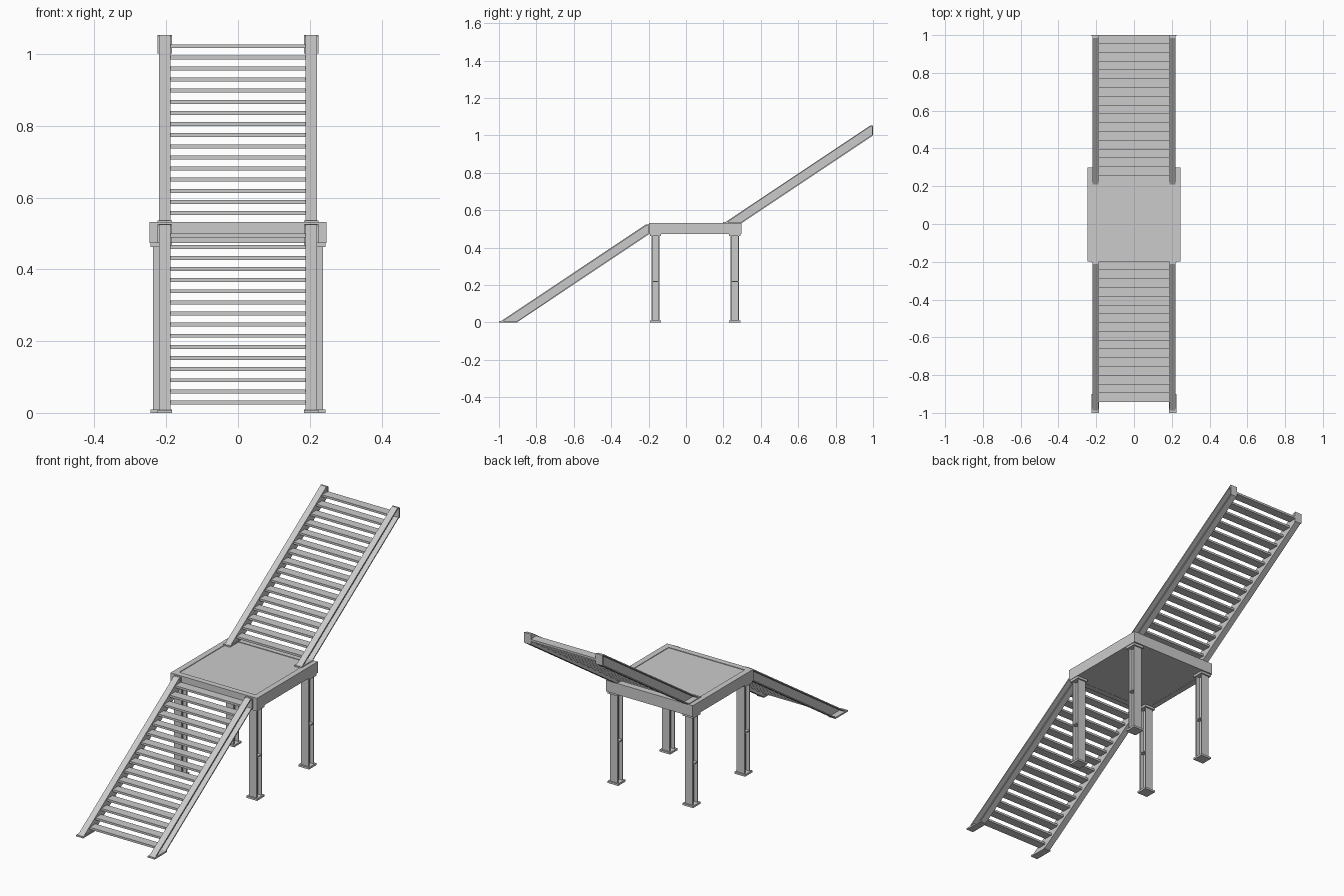
import bpy
import bmesh

cube = bpy.data.objects.get("Cube")
if cube:
    bpy.data.objects.remove(cube)

steel = bpy.data.materials.new("light grey steel")
steel.use_nodes = True
GREY = (0.6, 0.6, 0.6, 1)
steel.diffuse_color = GREY
steel.node_tree.nodes["Principled BSDF"].inputs["Base Color"].default_value = GREY


def finish(name, bm):
    bmesh.ops.recalc_face_normals(bm, faces=bm.faces)
    mesh = bpy.data.meshes.new(name)
    bm.to_mesh(mesh)
    bm.free()
    mesh.materials.append(steel)
    obj = bpy.data.objects.new(name, mesh)
    bpy.context.collection.objects.link(obj)
    return obj


def prism(bm, outline, x0, x1):
    """Extrude a y-z outline from x0 to x1."""
    ends = [[bm.verts.new((x, y, z)) for y, z in outline] for x in (x0, x1)]
    for end in ends:
        bm.faces.new(end)
    n = len(outline)
    for i in range(n):
        j = (i + 1) % n
        bm.faces.new((ends[0][i], ends[0][j], ends[1][j], ends[1][i]))


def block(bm, x0, x1, y0, y1, z0, z1):
    prism(bm, [(y0, z0), (y1, z0), (y1, z1), (y0, z1)], x0, x1)


T = 0.006          # steel thickness
IN, OUT = 0.1875, 0.22   # stringer inner and outer faces
TREADS = 16
RUN, RISE = 0.0465, 0.031


def stringer(name, side, dy, dz):
    """Sloped channel with its flanges turned outward, foot and end plates."""
    bm = bmesh.new()
    top = [(-1.0, 0.0), (-0.213, 0.525), (-0.198, 0.525)]
    low = [(-0.905, 0.0), (-0.198, 0.472)]
    s = T * 1.2    # vertical thickness of a sloped flange
    prism(bm, top + low[::-1], side * IN, side * (IN + T))
    under = [(-0.198, 0.525 - T), (-0.211, 0.525 - T), (-1.0 + s * 1.5, 0.0)]
    prism(bm, top + under, side * IN, side * OUT)
    prism(bm, [low[0], low[1], (-0.198, 0.472 + s), (-0.905 - s * 1.5, 0.0)],
          side * IN, side * OUT)
    plate = (side * (IN - 0.003), side * (OUT + 0.004))
    block(bm, *plate, -1.0, -0.9, 0.0, 0.008)
    block(bm, *plate, -0.198 - T, -0.198, 0.474, 0.526)
    bmesh.ops.translate(bm, verts=bm.verts, vec=(0, dy, dz))
    finish(name, bm)


def flight(label, dy, dz):
    for word, side in (("left", 1), ("right", -1)):
        stringer(f"{label}_{word}_stringer", side, dy, dz)
    bm = bmesh.new()
    for k in range(TREADS):
        y = -0.942 + RUN * k + dy
        z = 0.029 + RISE * k + dz
        block(bm, -IN, IN, y, y + RUN, z - 0.0055, z + 0.0055)
    finish(f"{label}_treads", bm)


# Two identical flights
flight("lower", 0, 0)
flight("upper", 1.198, 0.528)

# Landing frame: a mitred channel running round the rectangle
X, Y0, Y1, Z0, Z1 = 0.247, -0.198, 0.298, 0.474, 0.532
W = 0.03
channel = [(0, Z0), (W, Z0), (W, Z0 + T), (T, Z0 + T),
           (T, Z1 - T), (W, Z1 - T), (W, Z1), (0, Z1)]
bm = bmesh.new()
rings = [[bm.verts.new(p) for p in ((-X + d, Y0 + d, z), (X - d, Y0 + d, z),
                                    (X - d, Y1 - d, z), (-X + d, Y1 - d, z))]
         for d, z in channel]
for a, b in zip(rings, rings[1:] + rings[:1]):
    for i in range(4):
        j = (i + 1) % 4
        bm.faces.new((a[i], a[j], b[j], b[i]))
finish("landing_frame", bm)

# Landing deck and underside sheet
for name, z in (("landing_deck", Z1 - 0.009), ("landing_underside", Z0 + 0.001)):
    bm = bmesh.new()
    block(bm, -X + W, X - W, Y0 + W, Y1 - W, z, z + T)
    finish(name, bm)

# Four H-section columns with cap, base and stiffener plates
HALF, PAD = 0.0225, 0.03
for end, cy in (("front", -0.163), ("back", 0.261)):
    for word, cx in (("left", 0.214), ("right", -0.214)):
        bm = bmesh.new()
        for s in (-1, 1):
            block(bm, cx - HALF, cx + HALF,
                  cy + s * HALF, cy + s * (HALF - T), 0.01, 0.462)
        block(bm, cx - T / 2, cx + T / 2, cy - HALF + T, cy + HALF - T, 0.01, 0.462)
        block(bm, cx - HALF, cx + HALF, cy - HALF + T, cy + HALF - T, 0.216, 0.221)
        for z0, z1 in ((0, 0.01), (0.462, Z0)):
            block(bm, cx - PAD, cx + PAD, cy - PAD, cy + PAD, z0, z1)
        finish(f"{end}_{word}_column", bm)
